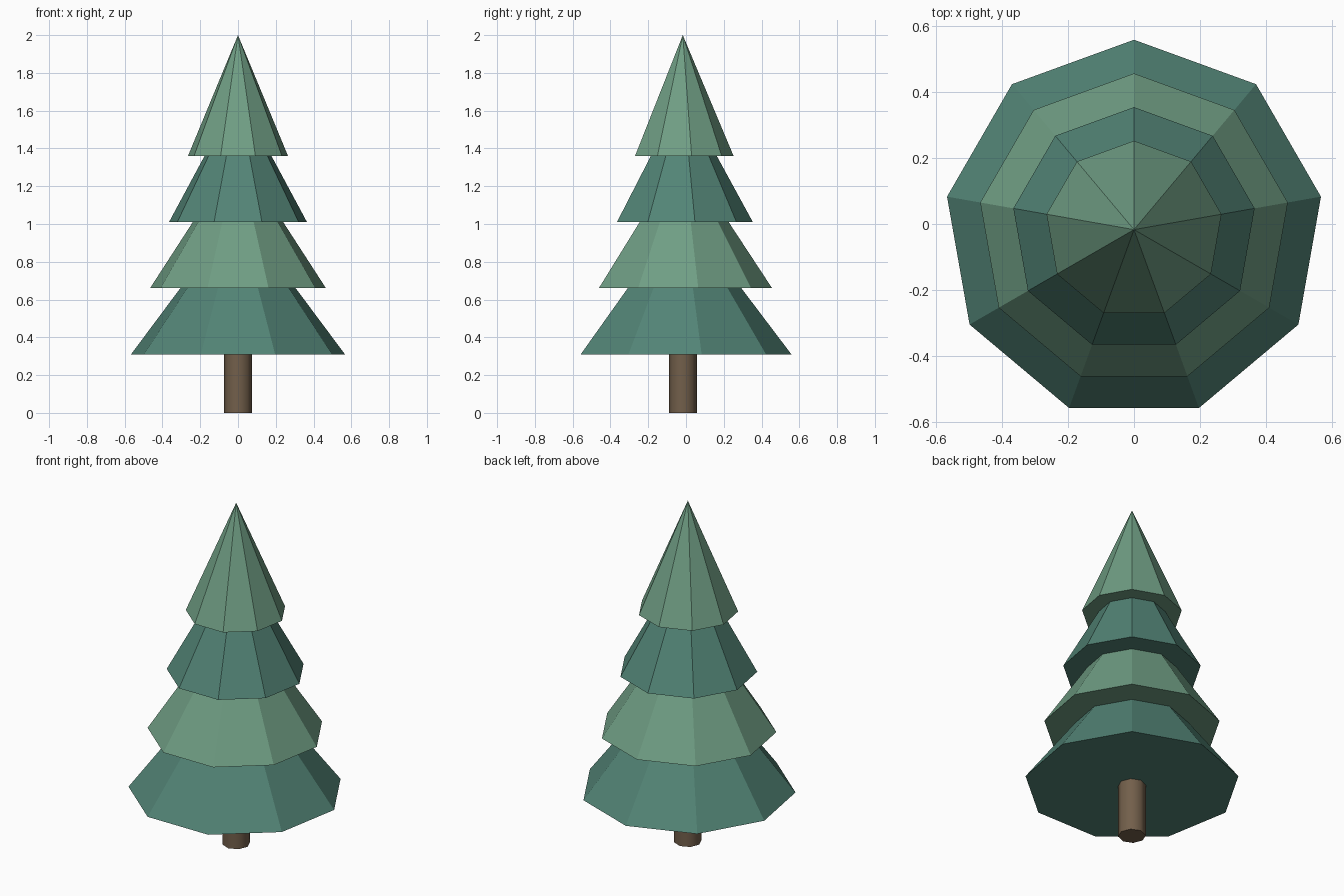
import bpy
import math

if "Cube" in bpy.data.objects:
    bpy.data.objects.remove(bpy.data.objects["Cube"])

CENTRE_Y = -0.017


def material(name, rgb):
    m = bpy.data.materials.new(name)
    m.diffuse_color = (*rgb, 1.0)
    m.use_nodes = True
    m.node_tree.nodes["Principled BSDF"].inputs["Base Color"].default_value = m.diffuse_color
    return m


dark_green = material("dark_green", (0.085, 0.23, 0.18))
light_green = material("light_green", (0.16, 0.34, 0.23))
bark = material("bark", (0.17, 0.115, 0.07))


def cone(name, sides, r1, r2, z1, z2, mat):
    bpy.ops.mesh.primitive_cone_add(vertices=sides, radius1=r1, radius2=r2, depth=z2 - z1,
                                    location=(0, CENTRE_Y, (z1 + z2) / 2))
    obj = bpy.context.object
    obj.name = name
    obj.data.materials.append(mat)
    return obj


# Trunk, smooth round the side and running up into the lowest tier
cone("trunk", 8, 0.074, 0.074, 0.0, 0.42, bark)
bpy.ops.object.shade_smooth_by_angle(angle=math.radians(50))

# Foliage tiers: nine-sided flat cones, each smaller and shorter than the one below
for i in range(4):
    base = 0.31 + 0.35 * i
    cone(f"foliage_tier_{i + 1}", 9, 0.575 - 0.102 * i, 0.0, base, base + 0.76 - 0.04 * i,
         light_green if i % 2 else dark_green)
